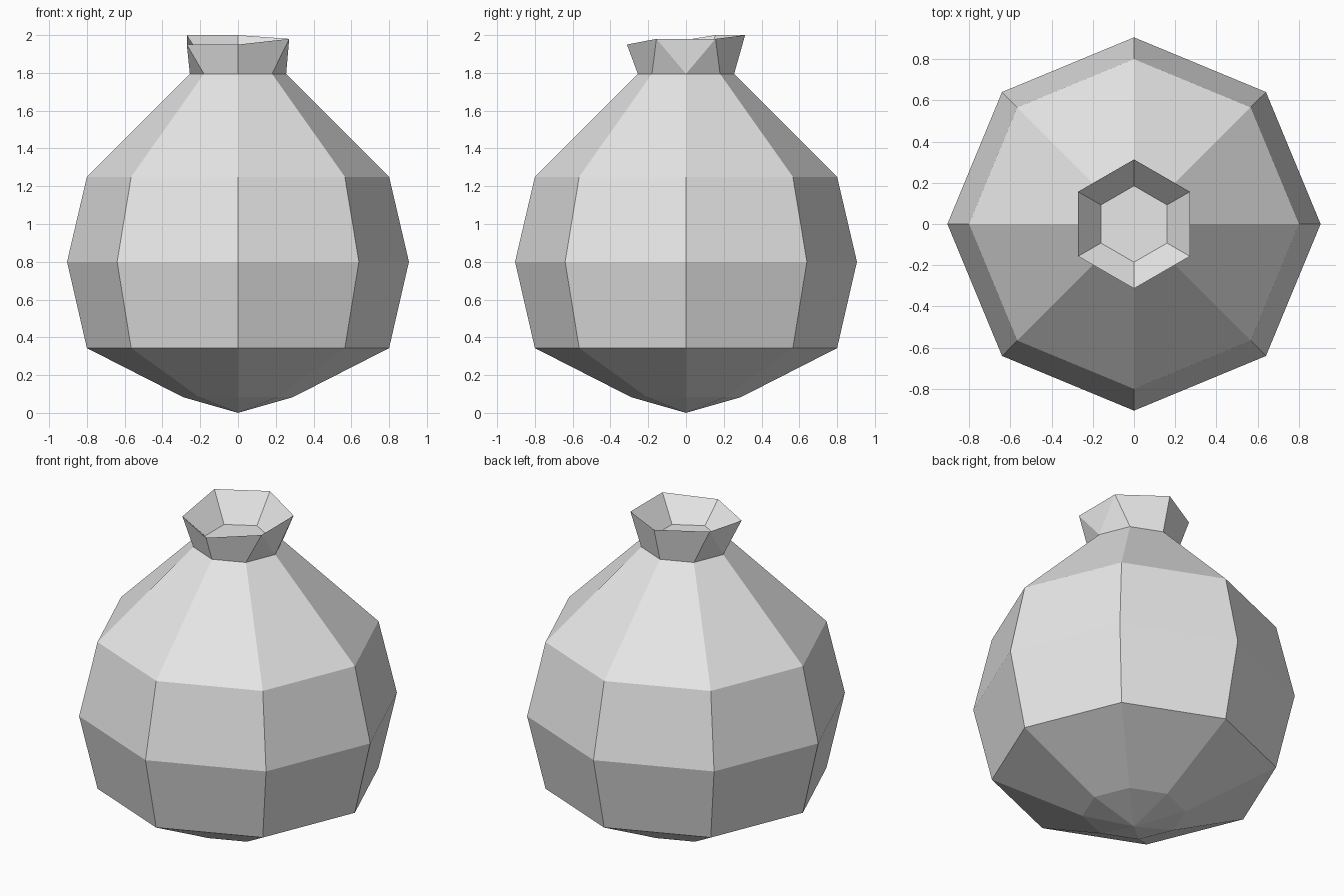
import bpy
import bmesh
from math import cos, sin, tau

cube = bpy.data.objects.get("Cube")
if cube:
    bpy.data.objects.remove(cube, do_unlink=True)

grey = bpy.data.materials.new("plain grey")
grey.use_nodes = True
colour = (0.8, 0.8, 0.8, 1)
grey.diffuse_color = colour
grey.node_tree.nodes["Principled BSDF"].inputs["Base Color"].default_value = colour


def ring(bm, sides, radius, heights):
    """Ring of vertices, counter-clockwise from the front corner."""
    if not isinstance(heights, (list, tuple)):
        heights = [heights] * sides
    angles = [tau * (i / sides - 0.25) for i in range(sides)]
    return [bm.verts.new((radius * cos(a), radius * sin(a), z))
            for a, z in zip(angles, heights)]


def bridge(bm, low, high):
    n = len(low)
    for i in range(n):
        j = (i + 1) % n
        bm.faces.new((low[i], low[j], high[j], high[i]))


def finish(bm, name):
    mesh = bpy.data.meshes.new(name)
    bm.to_mesh(mesh)
    bm.free()
    mesh.materials.append(grey)
    obj = bpy.data.objects.new(name, mesh)
    bpy.context.collection.objects.link(obj)
    return obj


SIDES = 8
NECK_RADIUS, NECK_Z = 0.255, 1.795

# Round pouch body: stacked octagons closing to a point underneath
bm = bmesh.new()
profile = [(0.29, 0.083), (0.8, 0.343), (0.905, 0.8), (0.8, 1.25),
           (NECK_RADIUS, NECK_Z)]
rings = [ring(bm, SIDES, r, z) for r, z in profile]
for low, high in zip(rings, rings[1:]):
    bridge(bm, low, high)
tip = bm.verts.new((0, 0, 0))
for i in range(SIDES):
    bm.faces.new((tip, rings[0][(i + 1) % SIDES], rings[0][i]))
finish(bm, "pouch_body")

# Flared neck: octagonal base meeting a slightly uneven hexagonal rim
bm = bmesh.new()
base = ring(bm, SIDES, NECK_RADIUS, NECK_Z)
rim = ring(bm, 6, 0.313, [1.95, 1.98, 1.98, 2.0, 2.0, 1.95])
for half in (0, 1):
    o = [base[(i + 4 * half) % 8] for i in range(5)]
    h = [rim[(i + 3 * half) % 6] for i in range(4)]
    for face in ((o[0], o[1], h[1], h[0]), (o[1], o[2], h[1]),
                 (o[2], h[2], h[1]), (o[2], o[3], h[2]),
                 (o[3], o[4], h[3], h[2])):
        bm.faces.new(face)

# Sunken mouth inside the rim
floor = ring(bm, 6, 0.185, 1.835)
bridge(bm, rim, floor)
bm.faces.new(floor)
finish(bm, "pouch_neck")
